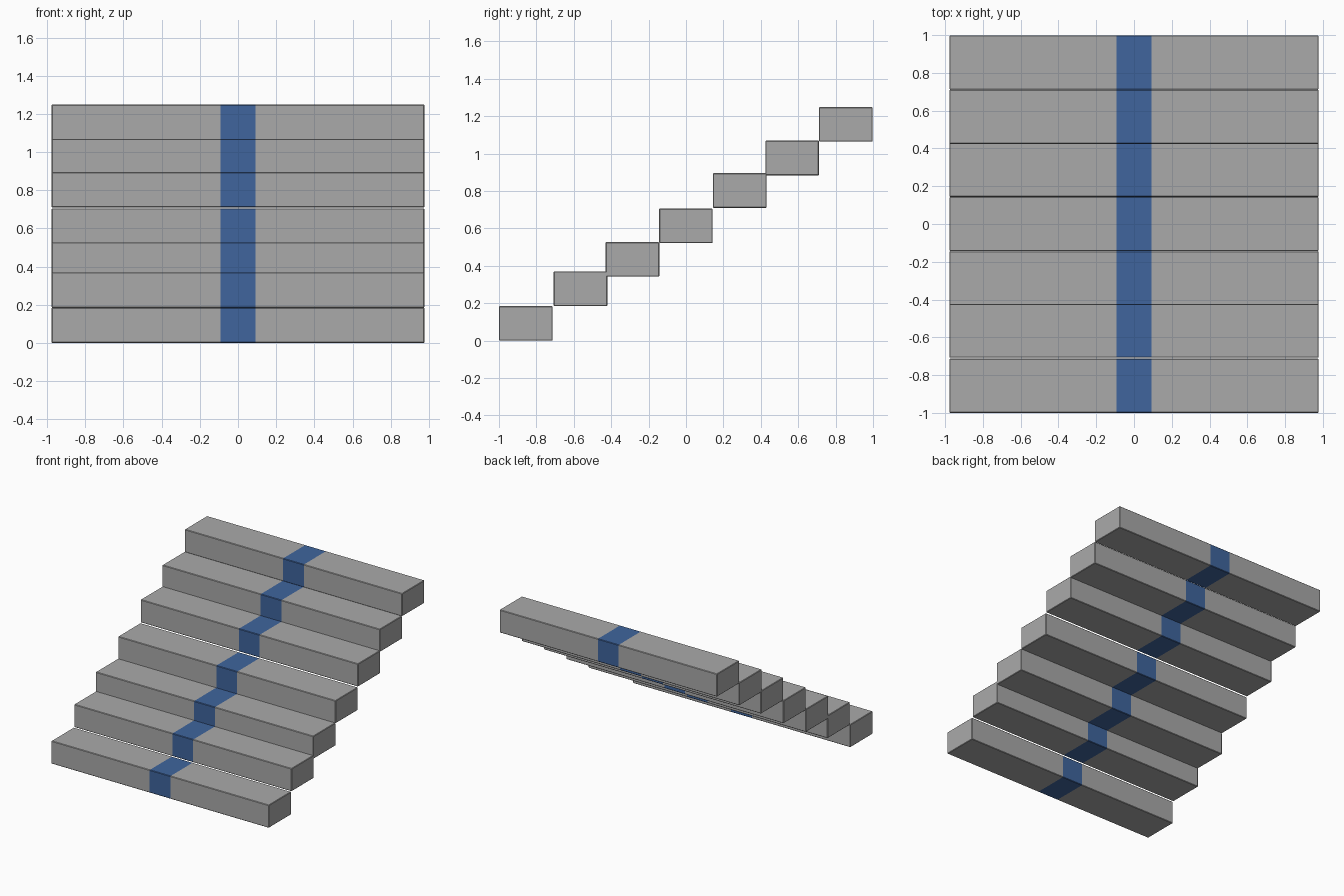
import bpy
import bmesh
from mathutils import Matrix, Vector

if "Cube" in bpy.data.objects:
    bpy.data.objects.remove(bpy.data.objects["Cube"])

WIDTH, DEPTH, HEIGHT = 1.954, 0.287, 0.185
STRIPE = 0.093  # half width of the blue runner

grey = bpy.data.materials.new("stone_grey")
grey.diffuse_color = (0.4, 0.4, 0.4, 1)
grey.use_nodes = True
grey.node_tree.nodes["Principled BSDF"].inputs["Base Color"].default_value = grey.diffuse_color
blue = bpy.data.materials.new("runner_blue")
blue.diffuse_color = (0.05, 0.13, 0.34, 1)
blue.use_nodes = True
blue.node_tree.nodes["Principled BSDF"].inputs["Base Color"].default_value = blue.diffuse_color


def make_step(name, y, z):
    """Solid step block with a blue band running round its middle."""
    bm = bmesh.new()
    size = Matrix.Diagonal((WIDTH, DEPTH, HEIGHT, 1))
    bmesh.ops.create_cube(bm, size=1, matrix=size)
    # Soften the outer edges slightly
    bmesh.ops.bevel(bm, geom=bm.edges[:], offset=0.004, segments=1, affect='EDGES')
    # Cut along both sides of the runner
    for x in (-STRIPE, STRIPE):
        bmesh.ops.bisect_plane(bm, geom=bm.verts[:] + bm.edges[:] + bm.faces[:],
                               plane_co=(x, 0, 0), plane_no=(1, 0, 0))
    for face in bm.faces:
        face.material_index = int(abs(face.calc_center_median().x) < STRIPE - 0.01)
    mesh = bpy.data.meshes.new(name)
    bm.to_mesh(mesh)
    bm.free()
    mesh.materials.append(grey)
    mesh.materials.append(blue)
    step = bpy.data.objects.new(name, mesh)
    step.location = Vector((0, y + DEPTH / 2, z + HEIGHT / 2))
    bpy.context.collection.objects.link(step)


# Front edge and underside of each step, lowest first
steps = [(-1.0, 0.0), (-0.708, 0.185), (-0.43, 0.342), (-0.144, 0.521),
         (0.144, 0.71), (0.424, 0.884), (0.711, 1.064)]
for i, (y, z) in enumerate(steps, 1):
    make_step(f"step_{i}", y, z)
